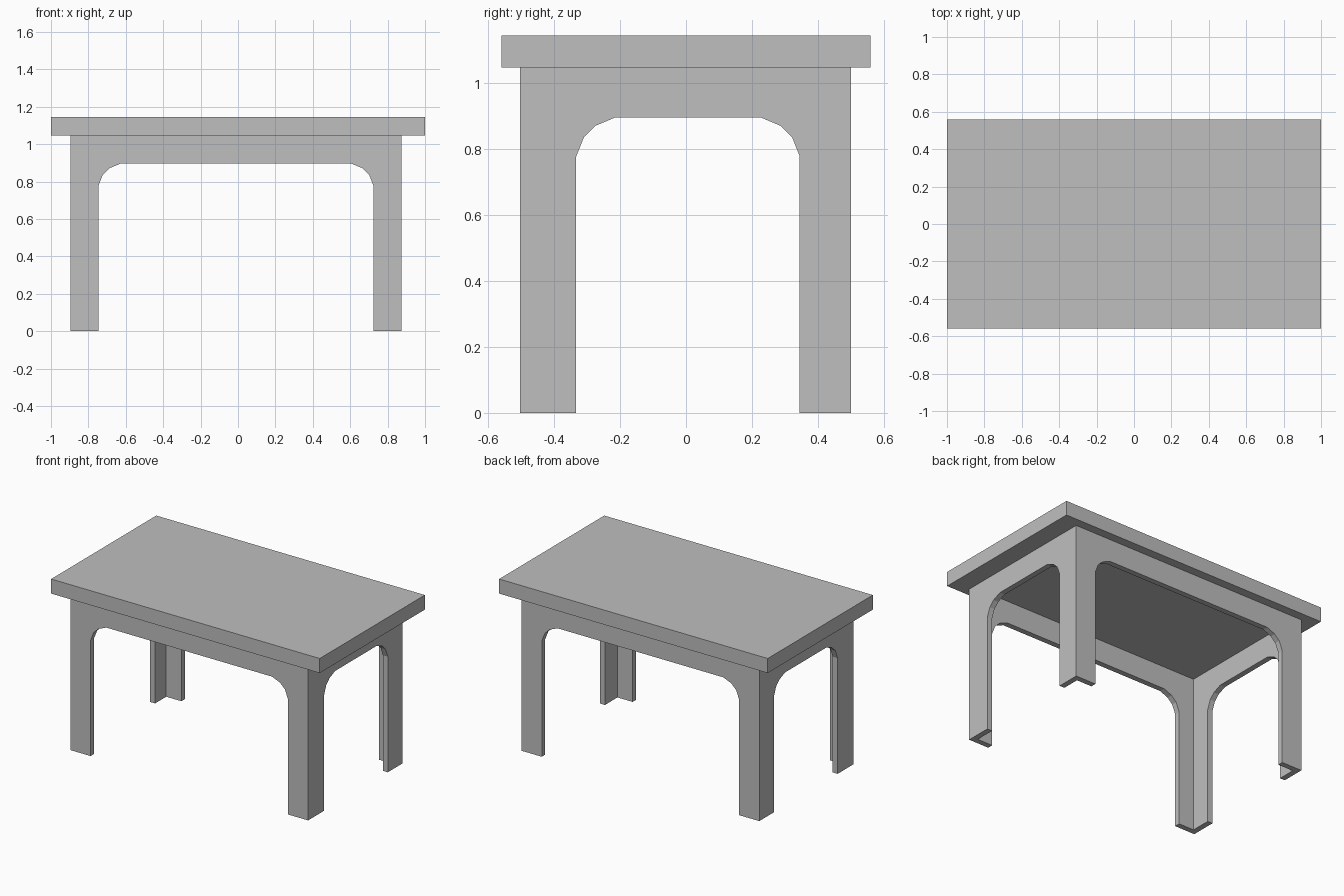
import bpy
import bmesh
from mathutils import Vector

cube = bpy.data.objects.get("Cube")
if cube:
    bpy.data.objects.remove(cube, do_unlink=True)

# One plain grey for the whole table
grey = bpy.data.materials.new("light_grey")
grey.use_nodes = True
colour = (0.52, 0.52, 0.52, 1)
grey.diffuse_color = colour
grey.node_tree.nodes["Principled BSDF"].inputs["Base Color"].default_value = colour

X0, X1 = -0.896, 0.874      # outer faces of the leg frame
Y0, Y1 = -0.503, 0.5
TOP_BOTTOM, TOP = 1.047, 1.145
ARCH = 0.896                # underside of the apron
WALL = 0.037


def extrude_profile(name, points, direction):
    """Extrude a flat outline into a solid."""
    bm = bmesh.new()
    face = bm.faces.new([bm.verts.new(p) for p in points])
    result = bmesh.ops.extrude_face_region(bm, geom=[face], use_keep_orig=True)
    moved = [g for g in result["geom"] if isinstance(g, bmesh.types.BMVert)]
    bmesh.ops.translate(bm, verts=moved, vec=Vector(direction))
    bmesh.ops.recalc_face_normals(bm, faces=bm.faces)
    mesh = bpy.data.meshes.new(name)
    bm.to_mesh(mesh)
    bm.free()
    mesh.materials.append(grey)
    obj = bpy.data.objects.new(name, mesh)
    bpy.context.collection.objects.link(obj)
    return obj


def arch_outline(outer0, outer1, inner0, inner1):
    """Two legs and an apron with faceted corners, as (across, up) pairs."""
    size = 0.118
    corner = [(0, 1), (0.2, 0.5), (0.5, 0.21), (1, 0)]
    left = [(inner0 + size * a, ARCH - size * b) for a, b in corner]
    right = [(inner1 - size * a, ARCH - size * b) for a, b in reversed(corner)]
    return ([(outer0, 0), (inner0, 0)] + left + right +
            [(inner1, 0), (outer1, 0), (outer1, TOP_BOTTOM), (outer0, TOP_BOTTOM)])


# Front and back panels
long_outline = arch_outline(X0, X1, -0.746, 0.724)
for name, y in (("front_panel", Y0), ("back_panel", Y1 - WALL)):
    extrude_profile(name, [(a, y, z) for a, z in long_outline], (0, WALL, 0))

# Side panels, fitted between the front and back
short_outline = arch_outline(Y0 + WALL, Y1 - WALL, -0.333, 0.345)
for name, x in (("right_panel", X0), ("left_panel", X1 - WALL)):
    extrude_profile(name, [(x, a, z) for a, z in short_outline], (WALL, 0, 0))

# Table top
extrude_profile("table_top",
                [(sx, sy * 0.559, TOP_BOTTOM)
                 for sx, sy in ((-1, -1), (1, -1), (1, 1), (-1, 1))],
                (0, 0, TOP - TOP_BOTTOM))
